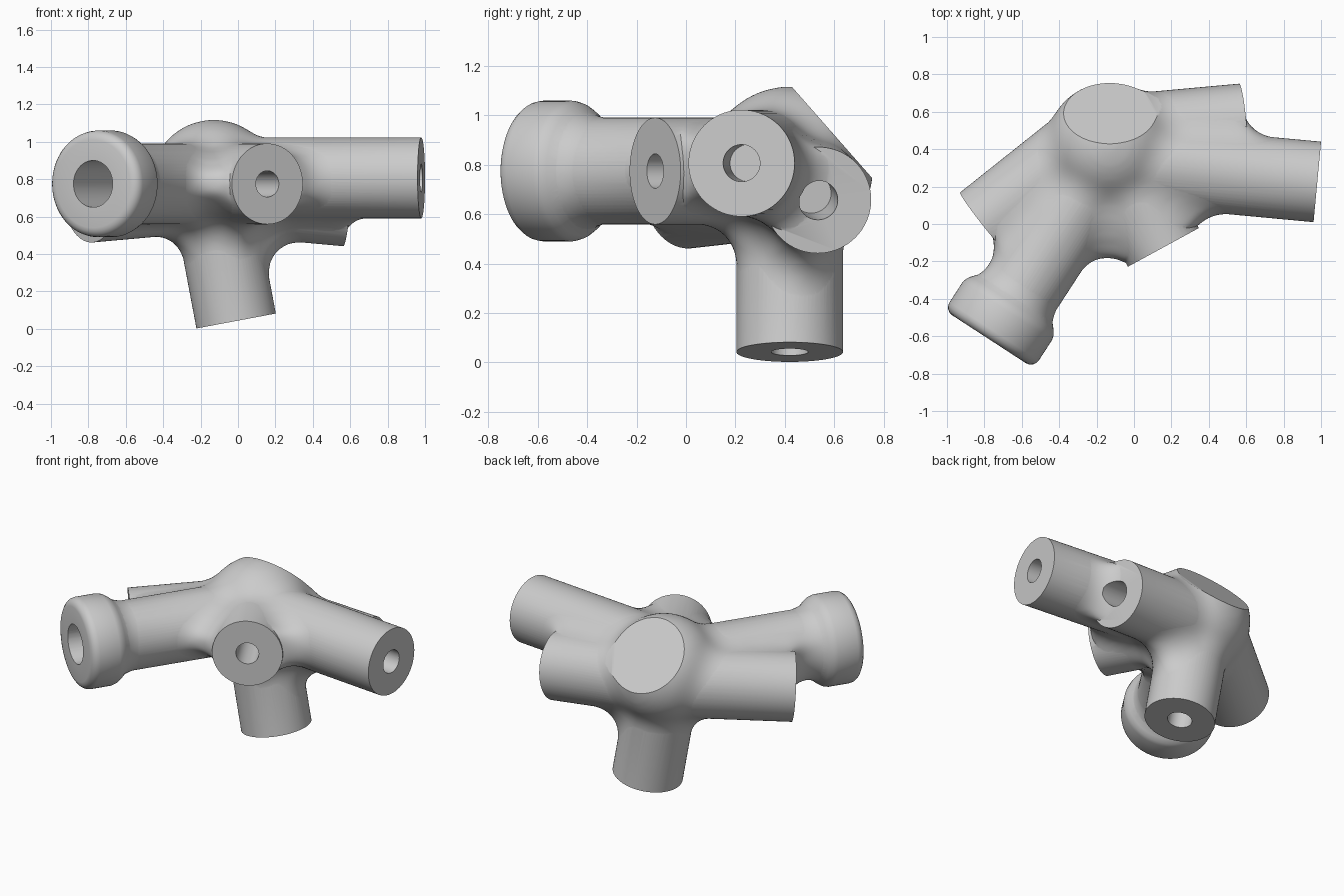
import bpy
import bmesh
from mathutils import Vector, Matrix

if "Cube" in bpy.data.objects:
    bpy.data.objects.remove(bpy.data.objects["Cube"])

TUBE = 0.216
COLLAR = 0.285
FILLET = 0.135
HUB = Vector((-0.13, 0.42, 0.78))

# Each socket: end centre, outward direction, tube length, bore radius, bore depth
SOCKETS = {
    "side_socket": ((0.98, 0.225, 0.807), (0.996, -0.093, 0), 1.1, 0.075, 0.3),
    "front_socket": ((0.157, -0.125, 0.775), (0.48, -0.88, 0), 0.6, 0.07, 0.3),
    "collar_socket": ((-0.775, -0.616, 0.775), (-0.545, -0.838, 0), 1.15, 0.125, 0.5),
    "rear_right_socket": ((-0.795, 0, 0.677), (-0.78, -0.62, -0.07), 0.8, 0.08, 0.3),
    "rear_left_socket": ((0.582, 0.535, 0.657), (0.99, 0.09, -0.09), 0.7, 0.08, 0.3),
    "leg_socket": ((-0.01, 0.42, 0.042), (0.185, 0, -0.983), 0.75, 0.075, 0.3),
}

grey = bpy.data.materials.new("plain_grey")
grey.use_nodes = True
GREY = (0.6, 0.6, 0.6, 1)
grey.diffuse_color = GREY
grey.node_tree.nodes["Principled BSDF"].inputs["Base Color"].default_value = GREY


def frame(end, direction):
    """Matrix whose local z points along direction, with its origin at end."""
    turn = Vector(direction).to_track_quat("Z", "Y").to_matrix().to_4x4()
    return Matrix.Translation(end) @ turn


def add_tube(bm, matrix, radius, low, high, sides=72):
    shift = Matrix.Translation((0, 0, (low + high) / 2))
    bmesh.ops.create_cone(bm, cap_ends=True, segments=sides, radius1=radius,
                          radius2=radius, depth=high - low, matrix=matrix @ shift)


def make_object(name, bm):
    bmesh.ops.recalc_face_normals(bm, faces=bm.faces)
    mesh = bpy.data.meshes.new(name)
    bm.to_mesh(mesh)
    bm.free()
    mesh.materials.append(grey)
    obj = bpy.data.objects.new(name, mesh)
    bpy.context.collection.objects.link(obj)
    return obj


def bake(obj):
    """Replace the object's mesh with its modified result."""
    graph = bpy.context.evaluated_depsgraph_get()
    mesh = bpy.data.meshes.new_from_object(obj.evaluated_get(graph))
    obj.modifiers.clear()
    obj.data = mesh


def combine(obj, tool, operation):
    mod = obj.modifiers.new(operation.lower(), "BOOLEAN")
    mod.operation = operation
    mod.solver = "EXACT"
    mod.object = tool
    bake(obj)
    bpy.data.objects.remove(tool)


def fuse_and_relax(obj, iterations):
    remesh = obj.modifiers.new("fuse", "REMESH")
    remesh.mode = "VOXEL"
    remesh.voxel_size = 0.018
    relax = obj.modifiers.new("relax", "SMOOTH")
    relax.factor = 0.5
    relax.iterations = iterations


# Blended core: swollen round-ended tubes and hub are fused, then shrunk back,
# which leaves round fillets in every inside corner
bm = bmesh.new()
for name, (end, direction, length, bore, depth) in SOCKETS.items():
    add_tube(bm, frame(end, direction), TUBE + FILLET, -length - FILLET, FILLET - 0.01)
    if "collar" in name:
        add_tube(bm, frame(end, direction), COLLAR + FILLET - 0.005,
                 -0.2 - FILLET, FILLET - 0.05)
rims = [e for e in bm.edges if any(len(f.verts) > 4 for f in e.link_faces)]
bmesh.ops.bevel(bm, geom=rims, offset=FILLET, segments=6, profile=0.5, affect="EDGES")
bmesh.ops.create_uvsphere(bm, u_segments=48, v_segments=32, radius=0.34 + FILLET,
                          matrix=Matrix.Translation(HUB))
node = make_object("joint_node", bm)
fuse_and_relax(node, 8)
shrink = node.modifiers.new("shrink", "DISPLACE")
shrink.mid_level = 0
shrink.strength = -FILLET
fuse_and_relax(node, 25)
bake(node)

# Crisp tubes with flat ends
for name, (end, direction, length, bore, depth) in SOCKETS.items():
    bm = bmesh.new()
    add_tube(bm, frame(end, direction), TUBE, -length, -0.02 if "collar" in name else 0)
    combine(node, make_object(name, bm), "UNION")

# Lathed collar with a rounded rim
end, direction, length, bore, depth = SOCKETS["collar_socket"]
profile = [(0, 0), (0.235, 0), (0.254, 0.004), (0.27, 0.015), (0.281, 0.031),
           (COLLAR, 0.05), (COLLAR, 0.18), (0.278, 0.205), (0.262, 0.23),
           (0.236, 0.26), (0.22, 0.285), (0.21, 0.31), (0, 0.31)]
bm = bmesh.new()
verts = [bm.verts.new((r, 0, -d)) for r, d in profile]
edges = [bm.edges.new(pair) for pair in zip(verts, verts[1:])]
bmesh.ops.spin(bm, geom=verts + edges, cent=(0, 0, 0), axis=(0, 0, 1),
               angle=6.283185307, steps=72)
bmesh.ops.remove_doubles(bm, verts=bm.verts, dist=0.0005)
bm.transform(frame(end, direction))
combine(node, make_object("collar", bm), "UNION")

# Slanted flat on the back of the hub
bm = bmesh.new()
add_tube(bm, frame((-0.13, 0.59, 0.933), (0, 0.75, 0.66)), 0.6, 0, 0.5)
combine(node, make_object("flat_cutter", bm), "DIFFERENCE")

# Blind bores in the socket ends
for name, (end, direction, length, bore, depth) in SOCKETS.items():
    bm = bmesh.new()
    add_tube(bm, frame(end, direction), bore, -depth, 0.05, 48)
    combine(node, make_object(name + "_bore", bm), "DIFFERENCE")

# Smooth shading with sharp rims
bpy.ops.object.select_all(action="DESELECT")
node.select_set(True)
bpy.context.view_layer.objects.active = node
bpy.ops.object.shade_smooth_by_angle(angle=0.6)
